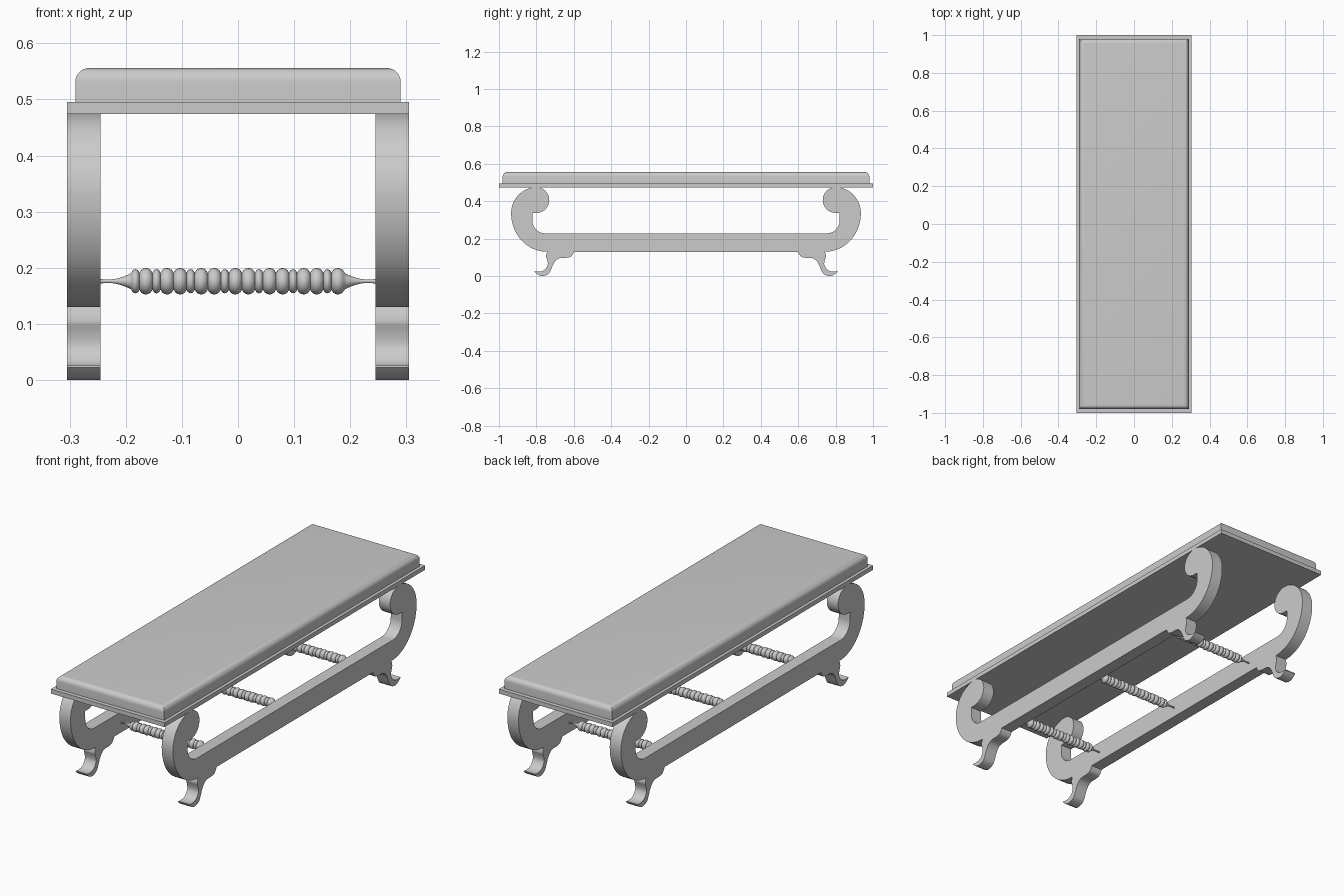
import bpy, bmesh
from math import sin, cos, pi, radians
from mathutils import Vector

cube = bpy.data.objects.get("Cube")
if cube:
    bpy.data.objects.remove(cube, do_unlink=True)

grey = bpy.data.materials.new("plain_grey")
grey.use_nodes = True
grey.diffuse_color = (0.6, 0.6, 0.6, 1)
grey.node_tree.nodes["Principled BSDF"].inputs["Base Color"].default_value = (0.6, 0.6, 0.6, 1)


def finish(bm, name, angle=30):
    """Turn a bmesh into a shaded, coloured object."""
    bmesh.ops.recalc_face_normals(bm, faces=bm.faces)
    mesh = bpy.data.meshes.new(name)
    bm.to_mesh(mesh)
    bm.free()
    mesh.materials.append(grey)
    ob = bpy.data.objects.new(name, mesh)
    bpy.context.collection.objects.link(ob)
    bpy.ops.object.select_all(action='DESELECT')
    ob.select_set(True)
    bpy.context.view_layer.objects.active = ob
    bpy.ops.object.shade_smooth_by_angle(angle=radians(angle))
    return ob


def box(name, half_x, half_y, z0, z1, round_top=0):
    bm = bmesh.new()
    bmesh.ops.create_cube(bm, size=1)
    for v in bm.verts:
        v.co = (v.co.x * 2 * half_x, v.co.y * 2 * half_y, z1 if v.co.z > 0 else z0)
    if round_top:
        top = [e for e in bm.edges if all(v.co.z == e.verts[0].co.z > z0 + 0.01 for v in e.verts)]
        bmesh.ops.bevel(bm, geom=top, offset=round_top, segments=8, profile=0.5, affect='EDGES')
    return finish(bm, name)


def arc(cy, cz, ry, rz, start, end, steps=14):
    angles = [radians(start + (end - start) * i / steps) for i in range(steps + 1)]
    return [(cy + ry * cos(a), cz + rz * sin(a)) for a in angles]


def spline(points, steps=4):
    """Smooth curve through the points."""
    p = [Vector(q) for q in points]
    p = [p[0]] + p + [p[-1]]
    out = []
    for a, b, c, d in zip(p, p[1:], p[2:], p[3:]):
        for i in range(steps):
            t = i / steps
            out.append(tuple(0.5 * (2 * b + (c - a) * t + (2 * a - 5 * b + 4 * c - d) * t ** 2
                                    + (3 * b - a - 3 * c + d) * t ** 3)))
    return out + [tuple(p[-1])]


# Top board and padded seat
box("seat_board", 0.305, 1.0, 0.474, 0.495)
box("seat_cushion", 0.29, 0.98, 0.495, 0.556, round_top=0.025)

# Scrolled side frame: half outline in (y, z), from foot to inner corner
foot_inner = spline([(0.60, 0.128), (0.606, 0.115), (0.618, 0.102), (0.64, 0.097), (0.67, 0.096),
                     (0.69, 0.088), (0.707, 0.068), (0.72, 0.038), (0.735, 0.012),
                     (0.765, 0), (0.79, 0.006), (0.81, 0.022)])
foot_outer = spline([(0.81, 0.026), (0.79, 0.023), (0.765, 0.028), (0.748, 0.042), (0.739, 0.062),
                     (0.742, 0.085), (0.748, 0.105), (0.742, 0.13)])
half = foot_inner + foot_outer
half += arc(0.745, 0.335, 0.19, 0.205, -87, 0)
half += arc(0.80, 0.335, 0.135, 0.14, 2, 90)
half += arc(0.80, 0.406, 0.069, 0.069, 96, 270)
half += [(0.822, 0.337)]
half += arc(0.752, 0.298, 0.07, 0.07, 0, -90)
outline = half + [(-y, z) for y, z in reversed(half)]

for side, x0 in (("left", 0.245), ("right", -0.305)):
    bm = bmesh.new()
    face = bm.faces.new([bm.verts.new((x0, y, z)) for y, z in outline])
    new = bmesh.ops.extrude_face_region(bm, geom=[face])["geom"]
    bmesh.ops.translate(bm, vec=(0.06, 0, 0), verts=[g for g in new if isinstance(g, bmesh.types.BMVert)])
    finish(bm, side + "_scroll_frame")

# Turned spindle profile (x, radius): thin necks around a row of beads
neck = spline([(-0.25, 0.005), (-0.235, 0.003), (-0.22, 0.004), (-0.205, 0.008), (-0.191, 0.014)])
profile = list(neck)
x = -0.19
for bead in "sBsBBsBBsBBsBBsBBsB"[:19]:
    width, radius = (0.0143, 0.0215) if bead == "s" else (0.0233, 0.0235)
    for i in range(8):
        profile.append((x + width * i / 8, 0.015 + (radius - 0.015) * sin(pi * i / 8) ** 0.6))
    x += width
profile += [(-px, r) for px, r in reversed(neck)]

SIDES = 20
for name, y in (("front", -0.545), ("middle", 0), ("back", 0.545)):
    bm = bmesh.new()
    rings = [[bm.verts.new((px, y + r * cos(2 * pi * k / SIDES), 0.176 + r * sin(2 * pi * k / SIDES)))
              for k in range(SIDES)] for px, r in profile]
    for a, b in zip(rings, rings[1:]):
        for k in range(SIDES):
            n = (k + 1) % SIDES
            bm.faces.new((a[k], a[n], b[n], b[k]))
    bm.faces.new(rings[0])
    bm.faces.new(rings[-1])
    finish(bm, name + "_spindle", 50)
